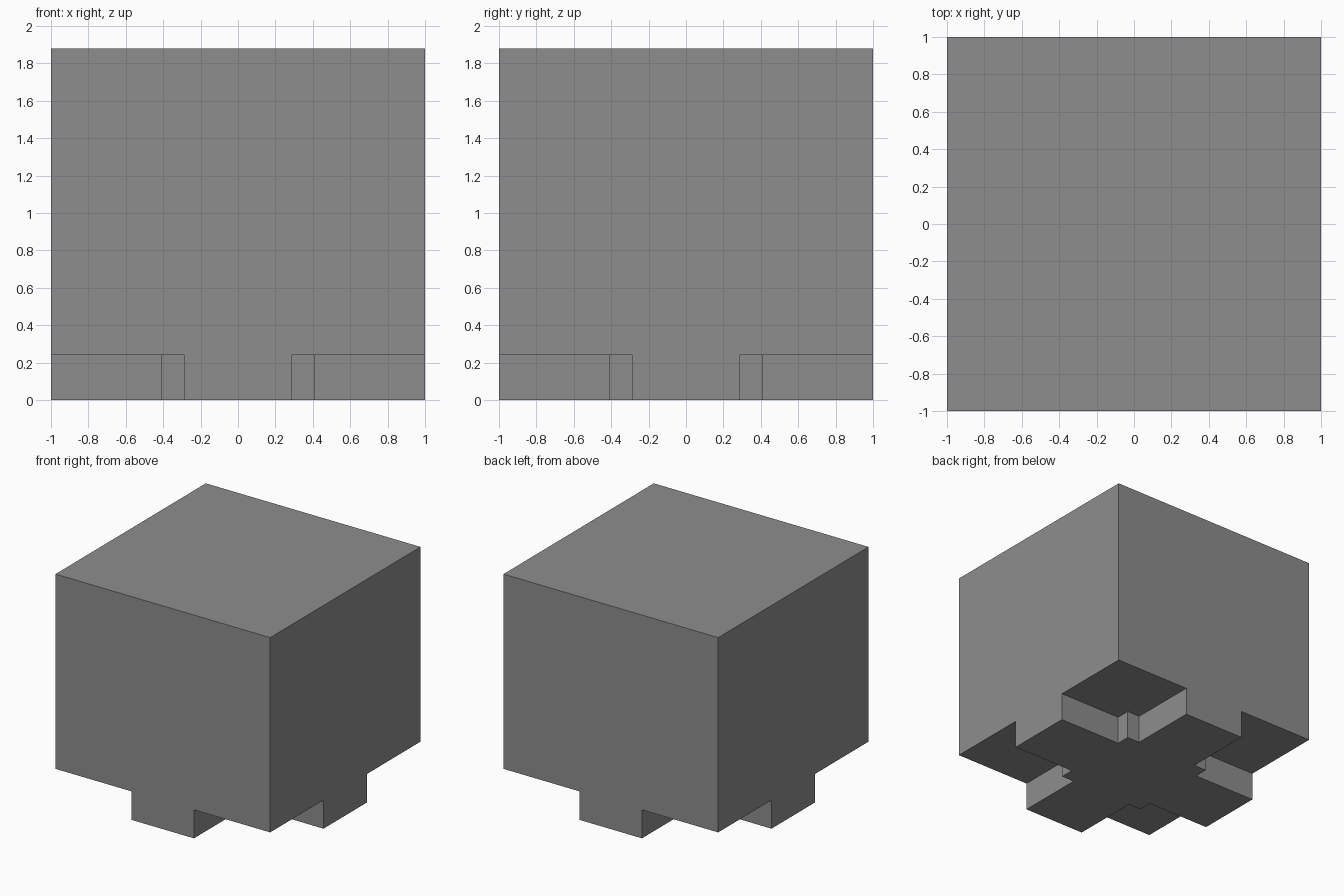
import bpy
import bmesh
from math import radians
from mathutils import Matrix

cube = bpy.data.objects.get("Cube")
if cube:
    bpy.data.objects.remove(cube, do_unlink=True)

HALF = 1.0     # half width of the block
ARM = 0.29     # half width of each foot arm
CORE = 0.41    # half width of the foot's square centre
STEP = 0.24    # height of the corner notches
TOP = 1.88     # overall height

grey = bpy.data.materials.new("plain grey")
grey.use_nodes = True
grey.diffuse_color = (0.27, 0.27, 0.27, 1)
grey.node_tree.nodes["Principled BSDF"].inputs["Base Color"].default_value = grey.diffuse_color

bm = bmesh.new()


def add_face(points, turn):
    bm.faces.new([bm.verts.new(turn @ Matrix.Translation(p).translation) for p in points])


# Stepped outline of one corner notch
notch = [(HALF, ARM), (CORE, ARM), (CORE, CORE), (ARM, CORE), (ARM, HALF)]

for quarter in range(4):
    turn = Matrix.Rotation(radians(90 * quarter), 4, 'Z')
    # Side wall, reaching the ground only along the foot arm
    add_face([(HALF, -ARM, 0), (HALF, ARM, 0), (HALF, ARM, STEP), (HALF, HALF, STEP),
              (HALF, HALF, TOP), (HALF, -HALF, TOP), (HALF, -HALF, STEP), (HALF, -ARM, STEP)], turn)
    # Upright walls of the notch
    for a, b in zip(notch, notch[1:]):
        add_face([(*a, 0), (*b, 0), (*b, STEP), (*a, STEP)], turn)
    # Raised underside at the corner
    add_face([(x, y, STEP) for x, y in notch + [(HALF, HALF)]], turn)

# Top and cross-shaped sole
add_face([(x * HALF, y * HALF, TOP) for x, y in ((-1, -1), (1, -1), (1, 1), (-1, 1))], Matrix())
sole = []
for quarter in range(4):
    turn = Matrix.Rotation(radians(90 * quarter), 4, 'Z')
    sole += [turn @ Matrix.Translation((x, y, 0)).translation for x, y in notch]
add_face(sole, Matrix())

bmesh.ops.remove_doubles(bm, verts=bm.verts[:], dist=0.0005)
bmesh.ops.recalc_face_normals(bm, faces=bm.faces[:])

mesh = bpy.data.meshes.new("block_with_cross_foot")
bm.to_mesh(mesh)
bm.free()
mesh.materials.append(grey)
block = bpy.data.objects.new("block_with_cross_foot", mesh)
bpy.context.collection.objects.link(block)
